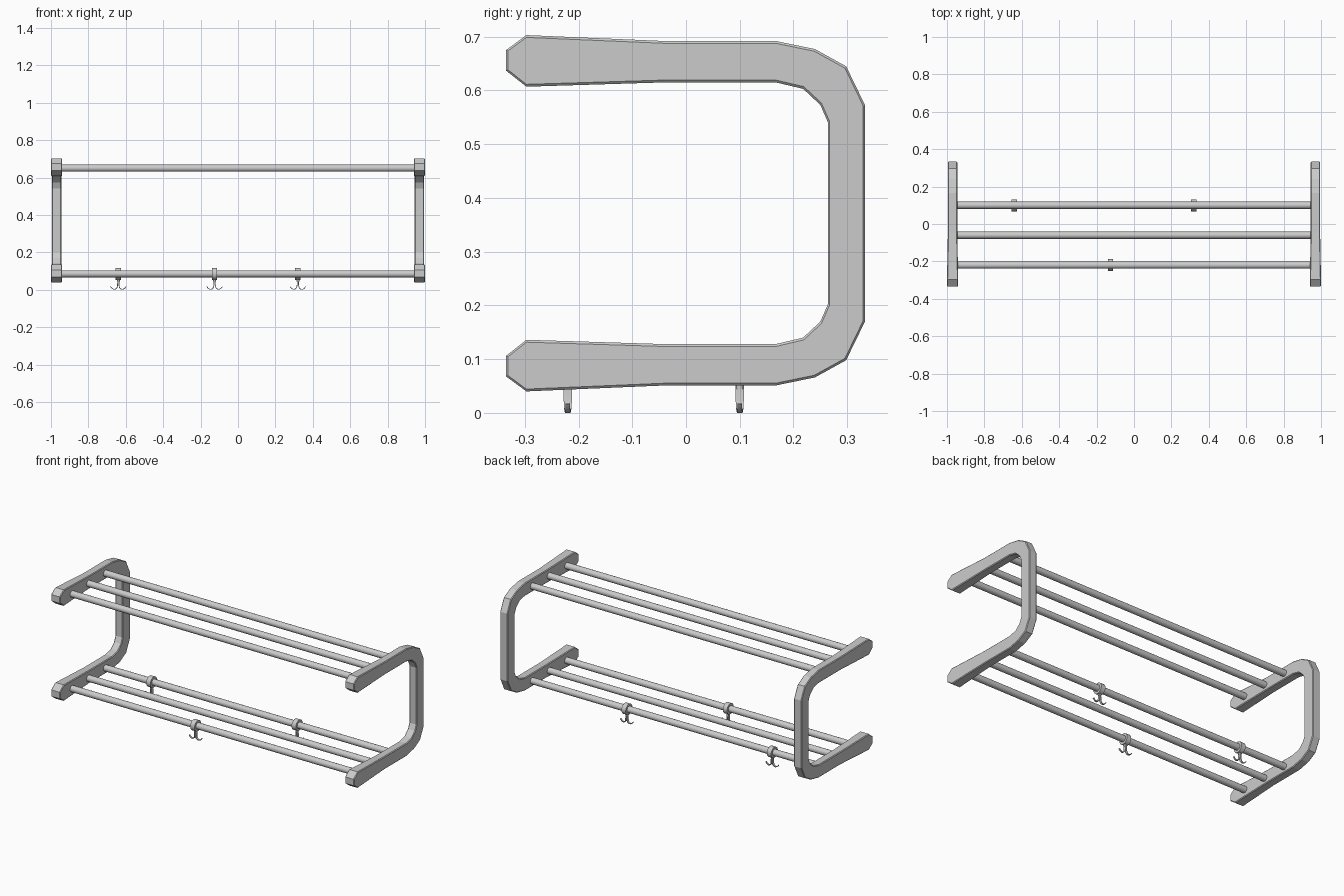
import bpy, bmesh, math
from mathutils import Vector, Matrix

if "Cube" in bpy.data.objects:
    bpy.data.objects.remove(bpy.data.objects["Cube"])

MID_Z = 0.3715
ROD_Y = (0.10, -0.06, -0.22)
LOW_Z, HIGH_Z = 0.085, 0.65


def finish(name, bm, bevel=0, smooth=None):
    bmesh.ops.recalc_face_normals(bm, faces=bm.faces)
    me = bpy.data.meshes.new(name)
    bm.to_mesh(me)
    bm.free()
    ob = bpy.data.objects.new(name, me)
    bpy.context.collection.objects.link(ob)
    if bevel:
        m = ob.modifiers.new("bevel", 'BEVEL')
        m.width, m.segments = bevel, 1
        m.limit_method, m.angle_limit = 'ANGLE', math.radians(60)
    if smooth:
        bpy.ops.object.select_all(action='DESELECT')
        ob.select_set(True)
        bpy.context.view_layer.objects.active = ob
        bpy.ops.object.shade_smooth_by_angle(angle=math.radians(smooth))
    return ob


# Upper halves of the C-shaped side frame, as (y, z), listed front to back
OUTER = [(-0.335, 0.675), (-0.297, 0.703), (-0.04, 0.692), (0.167, 0.692),
         (0.24, 0.677), (0.298, 0.645), (0.333, 0.573)]
INNER = [(-0.335, 0.637), (-0.297, 0.607), (-0.04, 0.615), (0.167, 0.615),
         (0.218, 0.603), (0.25, 0.573), (0.264, 0.541)]


def mirrored(half):
    return half + [(y, 2 * MID_Z - z) for y, z in reversed(half)]


def side_frame(name, x):
    bm = bmesh.new()
    rings = []
    for (yo, zo), (yi, zi) in zip(mirrored(OUTER), mirrored(INNER)):
        half = 0.030 if yo < -0.1 else 0.025   # arms thicken at the front
        rings.append([bm.verts.new((x + sx * half, y, z)) for sx, y, z in
                      ((-1, yo, zo), (1, yo, zo), (1, yi, zi), (-1, yi, zi))])
    for a, b in zip(rings, rings[1:]):
        for i in range(4):
            j = (i + 1) % 4
            bm.faces.new((a[i], a[j], b[j], b[i]))
    bm.faces.new(rings[0])
    bm.faces.new(rings[-1])
    finish(name, bm, bevel=0.004)


side_frame("left_side_frame", -0.97)
side_frame("right_side_frame", 0.97)

# Shelf rods running between the frames
for level, z in (("lower", LOW_Z), ("upper", HIGH_Z)):
    for i, y in enumerate(ROD_Y):
        bm = bmesh.new()
        mat = Matrix.Translation((0, y, z)) @ Matrix.Rotation(math.pi / 2, 4, 'Y')
        bmesh.ops.create_cone(bm, cap_ends=True, segments=20, radius1=0.019,
                              radius2=0.019, depth=1.9, matrix=mat)
        finish(f"{level}_rod_{i + 1}", bm, smooth=40)


def hook(name, x, y):
    # Collar around the rod
    bm = bmesh.new()
    n, hw = 20, 0.014
    rings = []
    for i in range(n):
        a = 2 * math.pi * i / n
        rings.append([bm.verts.new((x + sx * hw, y + r * math.cos(a), LOW_Z + r * math.sin(a)))
                      for sx, r in ((-1, 0.032), (1, 0.032), (1, 0.0185), (-1, 0.0185))])
    for i in range(n):
        a, b = rings[i], rings[(i + 1) % n]
        for k in range(4):
            m = (k + 1) % 4
            bm.faces.new((a[k], a[m], b[m], b[k]))
    finish(name + "_collar", bm, smooth=40)

    # Short neck under the collar
    bm = bmesh.new()
    bmesh.ops.create_cone(bm, cap_ends=True, segments=12, radius1=0.008, radius2=0.008,
                          depth=0.014, matrix=Matrix.Translation((x, y, 0.051)))
    finish(name + "_neck", bm, smooth=40)

    # Two curved prongs: (offset x, z, half depth)
    path = [(0.003, 0.052, 0.0075), (0.004, 0.022, 0.0075), (0.007, 0.011, 0.007),
            (0.014, 0.004, 0.006), (0.024, 0.002, 0.005), (0.034, 0.007, 0.0045),
            (0.042, 0.017, 0.004)]
    bm = bmesh.new()
    for side in (-1, 1):
        rings = []
        for i, (px, pz, d) in enumerate(path):
            p, q = path[max(i - 1, 0)], path[min(i + 1, len(path) - 1)]
            t = Vector((q[0] - p[0], q[1] - p[1])).normalized()
            nx, nz = -t.y * 0.002, t.x * 0.002
            rings.append([bm.verts.new((x + side * (px + s * nx), y + e * d, pz + s * nz))
                          for s, e in ((-1, -1), (1, -1), (1, 1), (-1, 1))])
        for a, b in zip(rings, rings[1:]):
            for k in range(4):
                m = (k + 1) % 4
                bm.faces.new((a[k], a[m], b[m], b[k]))
        bm.faces.new(rings[0])
        bm.faces.new(rings[-1])
    finish(name + "_prongs", bm, smooth=40)


# Coat hooks on the lower rods
hook("back_left_hook", -0.64, ROD_Y[0])
hook("back_right_hook", 0.32, ROD_Y[0])
hook("front_hook", -0.125, ROD_Y[2])
